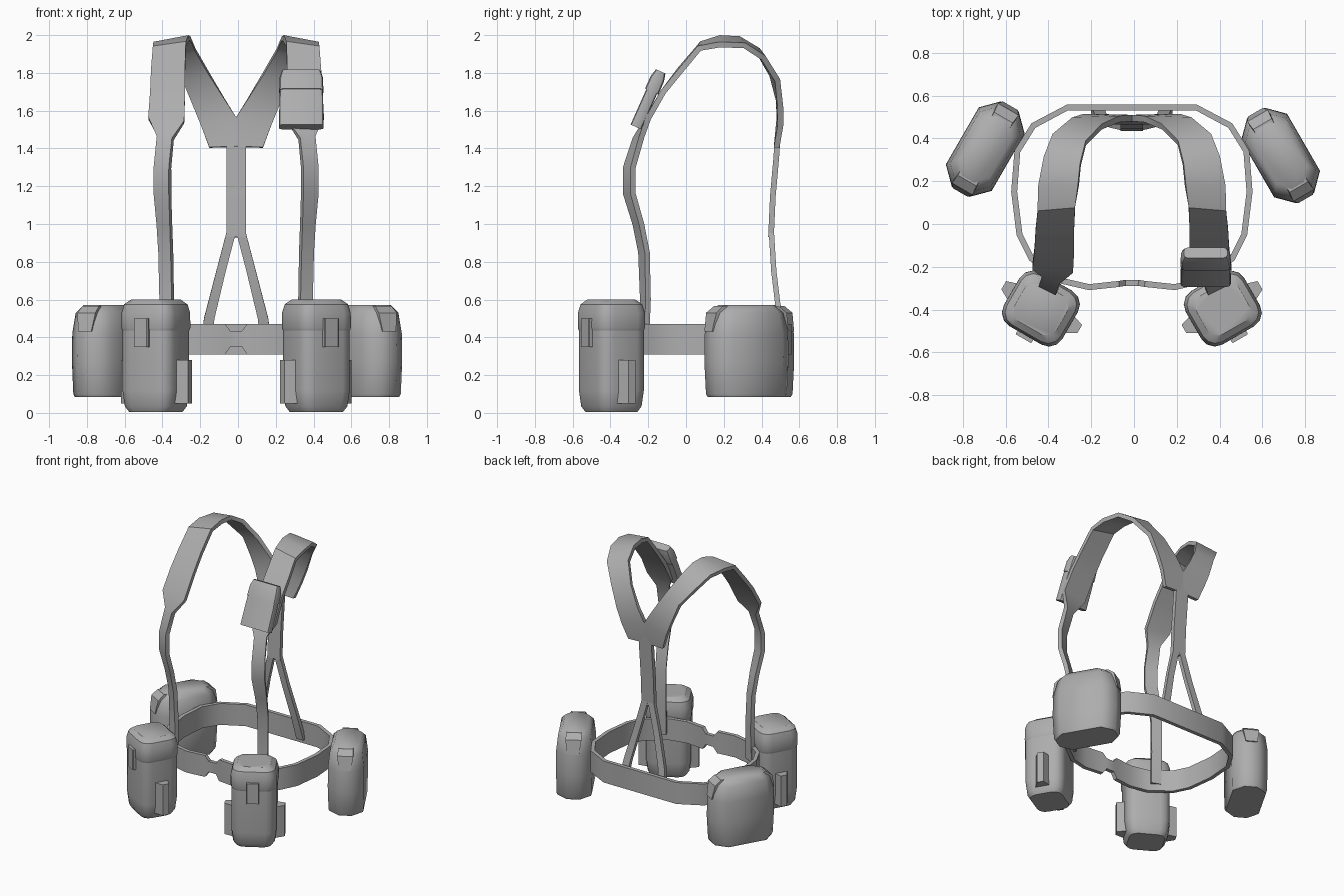
import bpy, bmesh, math
from mathutils import Vector, Matrix

if "Cube" in bpy.data.objects:
    bpy.data.objects.remove(bpy.data.objects["Cube"])

AXIS = -0.01  # the symmetry plane sits slightly off centre
canvas = bpy.data.materials.new("grey_canvas")
canvas.diffuse_color = (0.42, 0.42, 0.42, 1)
canvas.use_nodes = True
canvas.node_tree.nodes["Principled BSDF"].inputs["Base Color"].default_value = canvas.diffuse_color


def loft(name, rings, closed=False, angle=35):
    """Skin a list of equal rings; cap the ends unless the loft is closed."""
    bm = bmesh.new()
    vs = [[bm.verts.new(p) for p in r] for r in rings]
    n = len(vs[0])
    pairs = list(zip(vs, vs[1:])) + ([(vs[-1], vs[0])] if closed else [])
    for a, b in pairs:
        for i in range(n):
            j = (i + 1) % n
            bm.faces.new((a[i], a[j], b[j], b[i]))
    if not closed:
        bm.faces.new(vs[0])
        bm.faces.new(vs[-1])
    bmesh.ops.recalc_face_normals(bm, faces=bm.faces)
    me = bpy.data.meshes.new(name)
    bm.to_mesh(me)
    bm.free()
    me.materials.append(canvas)
    ob = bpy.data.objects.new(name, me)
    bpy.context.collection.objects.link(ob)
    bpy.ops.object.select_all(action='DESELECT')
    ob.select_set(True)
    bpy.context.view_layer.objects.active = ob
    bpy.ops.object.shade_smooth_by_angle(angle=math.radians(angle))
    return ob


def rrect(w, d, r, z, seg=3):
    """Rounded rectangle ring; seg=1 gives chamfered corners."""
    pts = []
    for k, (sx, sy) in enumerate([(1, 1), (-1, 1), (-1, -1), (1, -1)]):
        for i in range(seg + 1):
            a = math.pi / 2 * (k + i / seg)
            pts.append(Vector((sx * (w / 2 - r) + r * math.cos(a),
                               sy * (d / 2 - r) + r * math.sin(a), z)))
    return pts


def place(rings, mat, side=1, axis=AXIS):
    """Move rings into position, mirrored when side is -1."""
    out = []
    for r in rings:
        ps = [mat @ p for p in r]
        out.append([Vector((side * p.x + axis, p.y, p.z)) for p in ps])
    return out


def ribbon(edges, t):
    """Rings of a flat strap from pairs of edge points."""
    edges = [(Vector(a), Vector(b)) for a, b in edges]
    mids = [(a + b) / 2 for a, b in edges]
    rings = []
    for i, (a, b) in enumerate(edges):
        tan = mids[min(i + 1, len(mids) - 1)] - mids[max(i - 1, 0)]
        n = tan.cross(b - a).normalized() * t / 2
        rings.append([a + n, b + n, b - n, a - n])
    return rings


I = Matrix.Identity(4)

# Belt: closed band, pinched at the front buckle
half = [(0.03, -0.275), (0.06, -0.28), (0.2, -0.295), (0.33, -0.265), (0.47, -0.16),
        (0.525, -0.05), (0.55, 0.15), (0.535, 0.34), (0.46, 0.46), (0.3, 0.545)]
path = half + [(-x, y) for x, y in reversed(half)]
rings = []
for i, (x, y) in enumerate(path):
    p, q = path[i - 1], path[(i + 1) % len(path)]
    n = Vector((q[1] - p[1], p[0] - q[0], 0)).normalized() * 0.014
    lo, hi = (0.352, 0.432) if abs(x) < 0.04 else (0.31, 0.47)
    rings.append([Vector((x, y, lo)) + n, Vector((x, y, hi)) + n,
                  Vector((x, y, hi)) - n, Vector((x, y, lo)) - n])
loft("belt", place(rings, I), closed=True)

# Shoulder strap stations: inner edge, outer edge
strap = [((0.335, -0.235, 0.36), (0.40, -0.21, 0.36)),
         ((0.335, -0.23, 0.60), (0.40, -0.20, 0.60)),
         ((0.34, -0.24, 0.85), (0.405, -0.205, 0.85)),
         ((0.345, -0.27, 1.0), (0.415, -0.235, 1.0)),
         ((0.35, -0.32, 1.16), (0.43, -0.28, 1.16)),
         ((0.35, -0.32, 1.30), (0.43, -0.28, 1.30)),
         ((0.335, -0.27, 1.45), (0.415, -0.235, 1.46)),
         ((0.275, -0.215, 1.54), (0.465, -0.20, 1.56)),
         ((0.27, -0.12, 1.70), (0.455, -0.12, 1.70)),
         ((0.27, -0.03, 1.82), (0.45, -0.03, 1.81)),
         ((0.265, 0.085, 1.955), (0.44, 0.07, 1.93)),
         ((0.25, 0.18, 1.985), (0.435, 0.18, 1.95)),
         ((0.24, 0.28, 1.98), (0.41, 0.31, 1.945)),
         ((0.215, 0.38, 1.92), (0.37, 0.41, 1.88)),
         ((0.14, 0.455, 1.79), (0.28, 0.485, 1.76)),
         ((0.06, 0.49, 1.66), (0.225, 0.50, 1.62)),
         ((0.0, 0.495, 1.565), (0.185, 0.50, 1.52)),
         ((0.0, 0.48, 1.41), (0.142, 0.48, 1.405))]
leg = [((0.0, 0.452, 0.96), (0.05, 0.452, 0.96)),
       ((0.055, 0.465, 0.75), (0.105, 0.465, 0.75)),
       ((0.115, 0.495, 0.50), (0.17, 0.495, 0.50)),
       ((0.13, 0.53, 0.34), (0.19, 0.53, 0.34))]
spine = [((-0.052, y, z), (0.052, y, z)) for y, z in
         [(0.485, 1.46), (0.478, 1.35), (0.46, 1.15), (0.45, 0.93)]]
loft("back_strap", place(ribbon(spine, 0.03), I))

# Parts of a front pouch: taper table of (z, scale)
W, D, R = 0.305, 0.28, 0.07
body = [(0.005, 0.8), (0.035, 0.93), (0.12, 1.0), (0.45, 1.0)]
lid = [(0.435, 1.0), (0.45, 1.035), (0.53, 1.03), (0.575, 0.95), (0.6, 0.74)]
# Rear pouch taper
rear = [(0.085, 0.93), (0.10, 0.97), (0.27, 1.01), (0.42, 1.0), (0.53, 0.9), (0.57, 0.68)]

for s, tag in ((1, "right"), (-1, "left")):
    loft(tag + "_shoulder_strap", place(ribbon(strap, 0.03), I, s))
    loft(tag + "_lower_back_strap", place(ribbon(leg, 0.028), I, s))

    # Front pouch with lid, closing tab and side wedges
    m = Matrix.Translation((0.425, -0.395, 0)) @ Matrix.Rotation(math.radians(30), 4, 'Z')
    for part, prof in (("body", body), ("lid", lid)):
        rs = [rrect(W * k, D * k, R * k, z) for z, k in prof]
        loft(f"{tag}_front_pouch_{part}", place(rs, m, s))
    tab = m @ Matrix.Translation((0, -D / 2 - 0.008, 0))
    rs = [rrect(0.085, 0.03, 0.004, z, 1) for z in (0.35, 0.50)]
    loft(tag + "_closing_tab", place(rs, tab, s))
    for e, where in ((1, "outer"), (-1, "inner")):
        rs = [[Vector((e * x, y, z)) for x, y in
               ((0.14, -0.05), (0.205, -0.015), (0.205, 0.03), (0.14, 0.05))]
              for z in (0.05, 0.28)]
        loft(f"{tag}_{where}_side_wedge", place(rs, m, s))

    # Rear pouch: chamfered, bulging box with corner flaps
    m = (Matrix.Translation((0.69, 0.32 if s > 0 else 0.35, 0))
         @ Matrix.Rotation(math.radians(30), 4, 'Z'))
    rs = [rrect(0.245 * k, 0.455 * k, 0.075 * k, z, 1) for z, k in rear]
    loft(tag + "_rear_pouch", place(rs, m, s, -0.005), angle=50)
    for e, where in ((1, "back"), (-1, "front")):
        rs = [[Vector((x, e * y, z)) for x, y in
               ((-w, d - 0.05), (-w, d), (w, d), (w, d - 0.05))]
              for w, d, z in ((0.04, 0.234, 0.43), (0.055, 0.215, 0.53), (0.05, 0.17, 0.565))]
        loft(f"{tag}_rear_pouch_{where}_flap", place(rs, m, s, -0.005))

# Chest pouch on the right strap, tilted with the strap
m = Matrix.Translation((0.335, -0.2, 1.66)) @ Matrix.Rotation(math.radians(-24), 4, 'X')
rs = [rrect(w, 0.062, 0.015, z, 2) for w, z in ((0.235, -0.16), (0.232, 0), (0.215, 0.14))]
loft("chest_pouch", place(rs, m, 1, 0))
rs = [rrect(w, d, 0.02, z, 2) for w, d, z in
      ((0.235, 0.078, 0.045), (0.228, 0.076, 0.12), (0.205, 0.055, 0.162))]
loft("chest_pouch_flap", place(rs, m, 1, 0))
